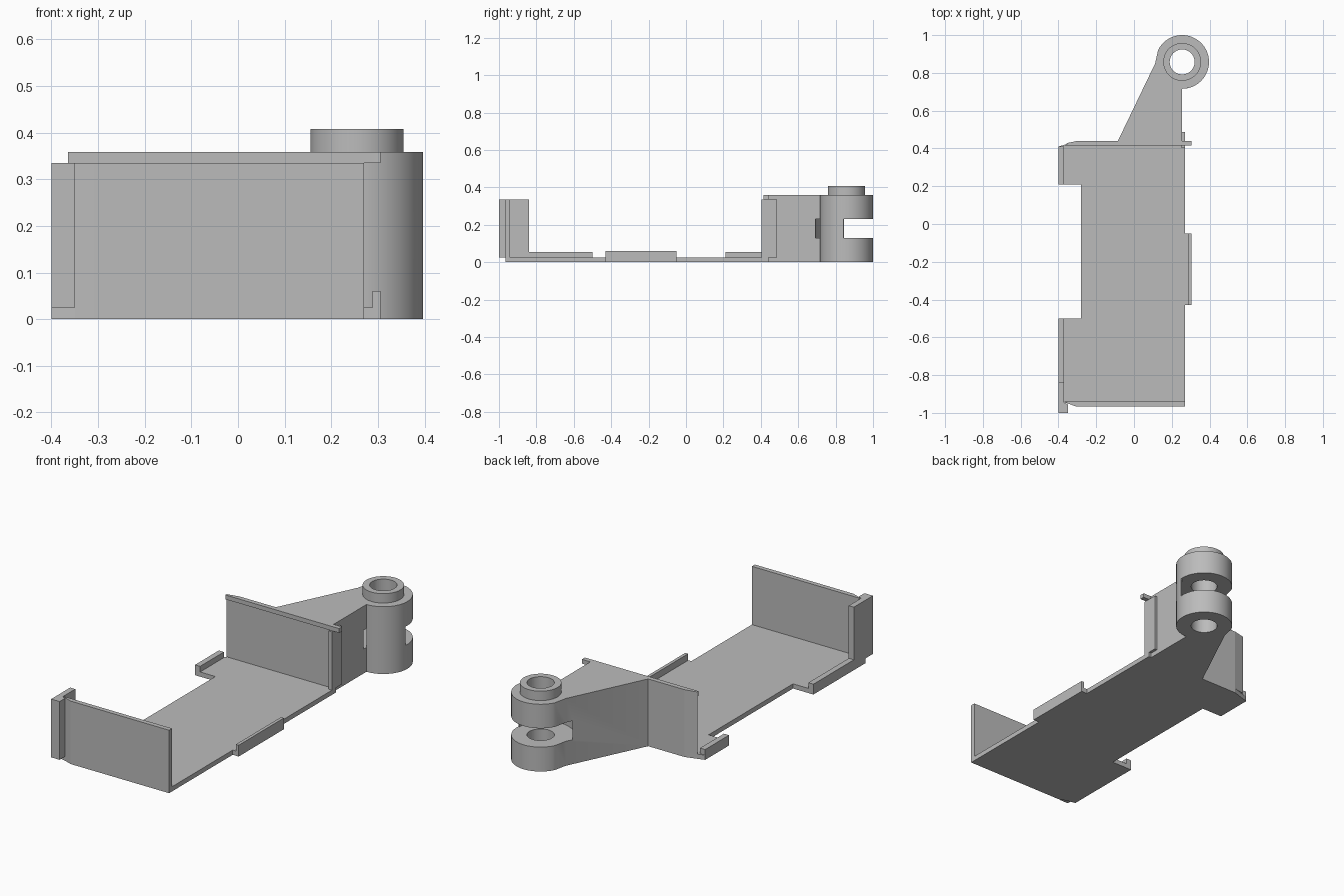
import bpy, bmesh, math

if "Cube" in bpy.data.objects:
    bpy.data.objects.remove(bpy.data.objects["Cube"], do_unlink=True)

grey = bpy.data.materials.new("plain grey")
grey.use_nodes = True
tone = (0.5, 0.5, 0.5, 1)
grey.diffuse_color = tone
grey.node_tree.nodes["Principled BSDF"].inputs["Base Color"].default_value = tone


def prism(name, outline, z0, z1):
    """Extrude a counter-clockwise plan outline from z0 to z1."""
    bm = bmesh.new()
    base = bm.faces.new([bm.verts.new((x, y, z0)) for x, y in outline])
    top = bmesh.ops.extrude_face_region(bm, geom=[base])["geom"]
    for v in top:
        if isinstance(v, bmesh.types.BMVert):
            v.co.z = z1
    bmesh.ops.recalc_face_normals(bm, faces=bm.faces)
    mesh = bpy.data.meshes.new(name)
    bm.to_mesh(mesh)
    bm.free()
    obj = bpy.data.objects.new(name, mesh)
    bpy.context.collection.objects.link(obj)
    mesh.materials.append(grey)
    return obj


def box(name, x0, x1, y0, y1, z0, z1):
    return prism(name, [(x0, y0), (x1, y0), (x1, y1), (x0, y1)], z0, z1)


CX, CY = 0.255, 0.858


def arc(r, a0, a1, n):
    return [(CX + r * math.cos(math.radians(a0 + (a1 - a0) * i / n)),
             CY + r * math.sin(math.radians(a0 + (a1 - a0) * i / n))) for i in range(n + 1)]


def circle(r):
    return arc(r, 0, 360, 64)[:-1]


def cut(obj, cutter):
    mod = obj.modifiers.new("cut", "BOOLEAN")
    mod.operation = "DIFFERENCE"
    mod.solver = "EXACT"
    mod.object = cutter
    cutter.hide_render = True
    cutter.hide_viewport = True
    cutter.hide_set(True)


def smooth(obj):
    bpy.ops.object.select_all(action="DESELECT")
    obj.select_set(True)
    bpy.context.view_layer.objects.active = obj
    bpy.ops.object.shade_smooth_by_angle(angle=math.radians(30))


FLOOR, RIM, WALL, TOP = 0.025, 0.055, 0.335, 0.358

# Floor with the side notch and chamfered left corners
prism("floor", [(-0.4, -0.94), (-0.35, -0.95), (-0.31, -0.965), (0.27, -0.965),
                (0.27, 0.44), (-0.3, 0.44), (-0.4, 0.41), (-0.4, 0.21),
                (-0.28, 0.21), (-0.28, -0.5), (-0.4, -0.5)], 0, FLOOR)

# Low rims along the right edge and the tab on the left edge
box("front_rim", -0.4, -0.37, -0.84, -0.5, FLOOR, RIM)
box("back_rim", -0.4, -0.37, 0.21, 0.41, FLOOR, RIM)
box("tab_base", 0.27, 0.305, -0.43, -0.05, 0, FLOOR)
box("tab_lip", 0.288, 0.305, -0.43, -0.05, FLOOR, 0.06)

# Front wall and its corner hook
prism("front_wall", [(-0.37, -0.94), (-0.35, -0.95), (-0.31, -0.965),
                     (0.27, -0.965), (0.27, -0.94)], FLOOR, WALL)
prism("front_hook", [(-0.4, -1), (-0.35, -1), (-0.35, -0.955), (-0.37, -0.945),
                     (-0.37, -0.84), (-0.4, -0.84)], FLOOR, WALL)

# Back wall, its overhanging lip and the end strip
prism("back_wall", [(-0.365, 0.425), (0.27, 0.425), (0.27, 0.44),
                    (-0.3, 0.44), (-0.365, 0.426)], FLOOR, TOP)
prism("back_lip", [(-0.365, 0.415), (0.305, 0.415), (0.305, 0.44),
                   (-0.3, 0.44), (-0.365, 0.421)], WALL, TOP)
box("end_strip", 0.25, 0.27, 0.405, 0.487, FLOOR, WALL)

# Hinge arm flowing into the round hub
arm = prism("hinge_arm", [(-0.09, 0.43), (CX, 0.43)] + arc(0.142, -90, 154, 56)
            + [(0.112, 0.85)], 0, TOP)
cut(arm, prism("pin_hole_cutter", circle(0.066), -0.1, 0.6))
cut(arm, prism("slot_cutter", circle(0.165), 0.13, 0.23))
smooth(arm)

# Thin web closing the front quarter of the slot
web = prism("slot_web", arc(0.142, -90, -6, 20) + arc(0.137, -6, -90, 20), 0.13, 0.23)
smooth(web)

# Raised collar round the pin hole
collar = prism("hinge_collar", circle(0.1), TOP - 0.01, 0.408)
cut(collar, prism("collar_hole_cutter", circle(0.066), 0.2, 0.6))
smooth(collar)
